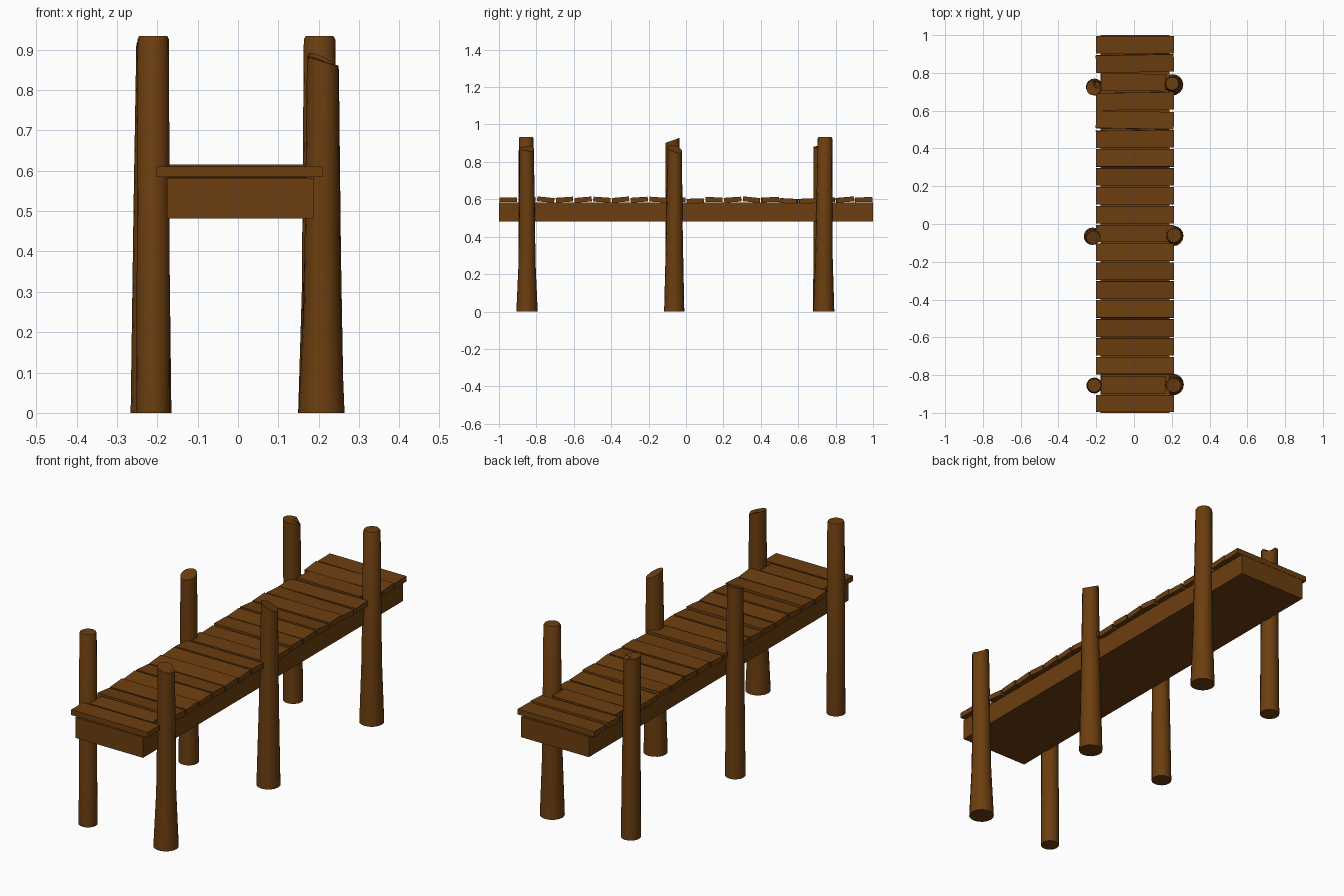
import bpy, bmesh, math
from mathutils import Matrix, Vector

if "Cube" in bpy.data.objects:
    bpy.data.objects.remove(bpy.data.objects["Cube"])

wood = bpy.data.materials.new("brown wood")
wood.diffuse_color = (0.15, 0.048, 0.005, 1)
wood.use_nodes = True
wood.node_tree.nodes["Principled BSDF"].inputs["Base Color"].default_value = wood.diffuse_color


def finish(name, bm):
    bmesh.ops.recalc_face_normals(bm, faces=bm.faces)
    me = bpy.data.meshes.new(name)
    bm.to_mesh(me)
    bm.free()
    me.materials.append(wood)
    ob = bpy.data.objects.new(name, me)
    bpy.context.collection.objects.link(ob)
    return ob


def box(name, size, loc, rx=0, rz=0):
    bm = bmesh.new()
    m = (Matrix.Translation(loc) @ Matrix.Rotation(math.radians(rz), 4, 'Z')
         @ Matrix.Rotation(math.radians(rx), 4, 'X') @ Matrix.Diagonal((*size, 1)))
    bmesh.ops.create_cube(bm, size=1, matrix=m)
    return finish(name, bm)


def post(name, rings, slope, notch=0.0, sides=16):
    """rings: (x, y, z, radius) from the ground up; the last ring is cut at a slant."""
    bm = bmesh.new()
    loops = []
    for k, (x, y, z, r) in enumerate(rings):
        loop = []
        for i in range(sides):
            a = 2 * math.pi * i / sides
            dx, dy = r * math.cos(a), r * math.sin(a)
            h = 0
            if k == len(rings) - 1:
                h = slope[0] * dx + slope[1] * dy
                if i in (1, 2, 3):
                    h -= notch
            loop.append(bm.verts.new((x + dx, y + dy, z + h)))
        loops.append(loop)
    for a, b in zip(loops, loops[1:]):
        for i in range(sides):
            j = (i + 1) % sides
            bm.faces.new((a[i], a[j], b[j], b[i]))
    bm.faces.new(loops[0][::-1])
    top = bm.faces.new(loops[-1])
    bmesh.ops.poke(bm, faces=[top])
    ob = finish(name, bm)
    bpy.ops.object.select_all(action='DESELECT')
    ob.select_set(True)
    bpy.context.view_layer.objects.active = ob
    bpy.ops.object.shade_smooth_by_angle(angle=math.radians(30))


# solid walkway base
box("deck_base", (0.365, 2.0, 0.1), (0.006, 0, 0.532))

# twenty uneven planks; those beside the end posts are shorter
tilt = [0, 1, -6, 4, 5, -4, 5, 4, -4, 0, 2, -1, 4, -6, 2, -3, 2, 0, 5, 1]
yaw = {14: 0.7, 15: -1.0, 16: 0.8, 17: -0.5, 18: 1.0}
for i in range(20):
    y = -0.95 + 0.1 * i
    x0, x1 = (-0.175, 0.166) if i in (1, 17) else (-0.202, 0.211)
    z = 0.591 if i in (10, 15, 16) else 0.598
    box(f"plank_{i + 1}", (x1 - x0, 0.092, 0.026), ((x0 + x1) / 2, y, z),
        tilt[i], yaw.get(i, 0))

# posts
post("post_front_left",
     [(-0.21, -0.855, 0, 0.042), (-0.21, -0.855, 0.925, 0.039), (-0.21, -0.855, 0.934, 0.035)],
     (0.0, 0.0))
post("post_middle_left",
     [(-0.22, -0.065, 0, 0.046), (-0.218, -0.068, 0.5, 0.041), (-0.215, -0.072, 0.915, 0.037)],
     (0.0, 0.35))
post("post_back_left",
     [(-0.21, 0.725, 0, 0.045), (-0.212, 0.722, 0.5, 0.041), (-0.214, 0.72, 0.878, 0.039)],
     (-0.15, -0.05), 0.018)
post("post_front_right",
     [(0.207, -0.85, 0, 0.057), (0.208, -0.85, 0.27, 0.045),
      (0.209, -0.85, 0.55, 0.042), (0.21, -0.853, 0.872, 0.039)],
     (-0.3, 0.05), 0.008)
post("post_middle_right",
     [(0.208, -0.063, 0, 0.054), (0.21, -0.062, 0.4, 0.045), (0.212, -0.06, 0.87, 0.038)],
     (-0.5, -0.3))
post("post_back_right",
     [(0.205, 0.737, 0, 0.056), (0.204, 0.738, 0.3, 0.046),
      (0.202, 0.743, 0.925, 0.039), (0.202, 0.743, 0.934, 0.034)],
     (0.0, 0.0))
